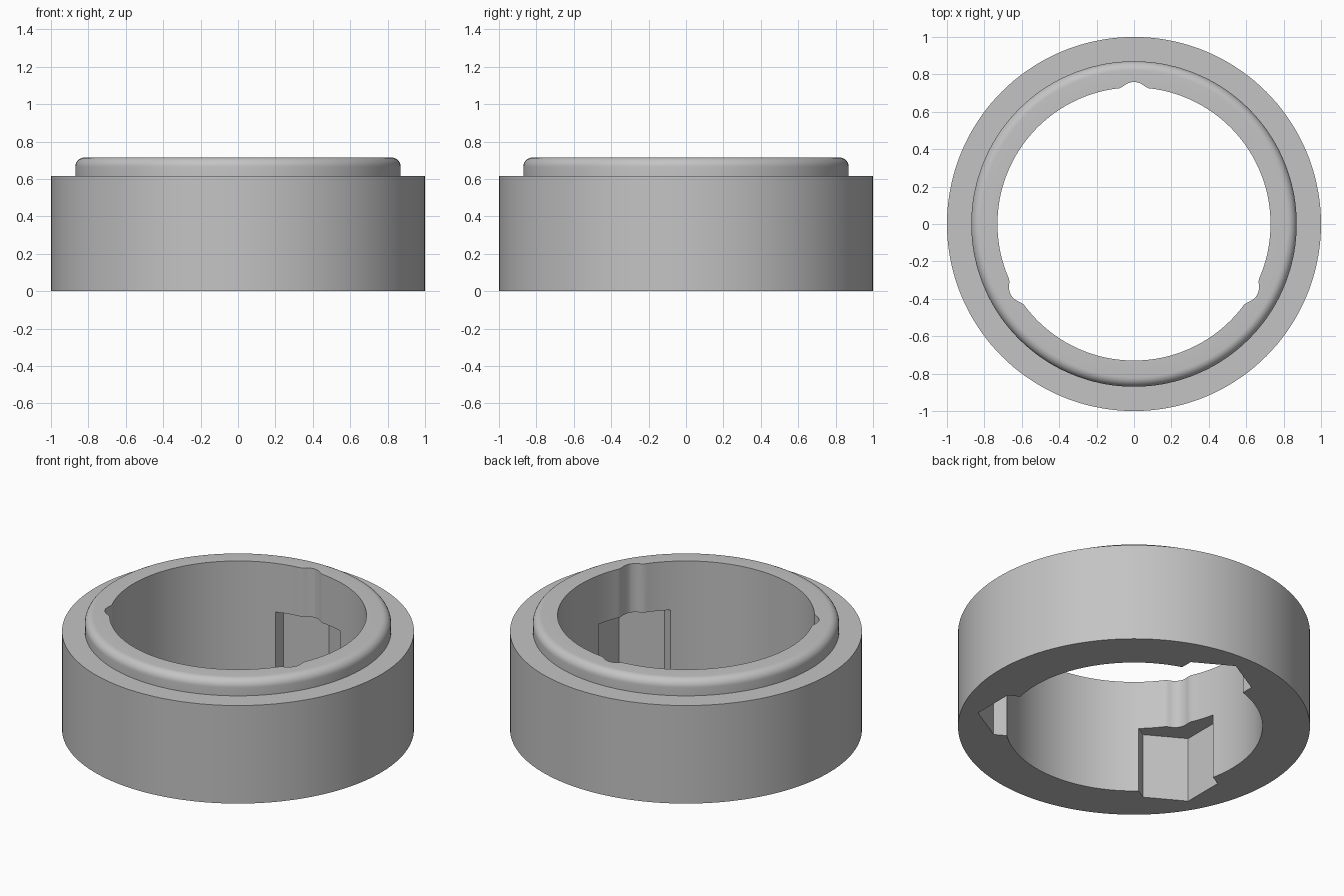
import bpy, bmesh, math
from mathutils import Matrix, Vector

cube = bpy.data.objects.get("Cube")
if cube:
    bpy.data.objects.remove(cube, do_unlink=True)

BORE, COLLAR, BODY = 0.73, 0.87, 1.0
STEP_Z, TOP_Z, FILLET = 0.615, 0.715, 0.05
POCKET_DEPTH, POCKET_R, POCKET_POS = 0.41, 0.26, 0.64
ANGLES = [math.radians(a) for a in (90, 210, 330)]

grey = bpy.data.materials.new("plain grey")
grey.use_nodes = True
colour = (0.55, 0.55, 0.55, 1)
grey.diffuse_color = colour
grey.node_tree.nodes["Principled BSDF"].inputs["Base Color"].default_value = colour


def make_object(name, bm):
    bmesh.ops.recalc_face_normals(bm, faces=bm.faces)
    mesh = bpy.data.meshes.new(name)
    bm.to_mesh(mesh)
    bm.free()
    mesh.materials.append(grey)
    obj = bpy.data.objects.new(name, mesh)
    bpy.context.collection.objects.link(obj)
    return obj


def prism(bm, outline, z0, z1, angle):
    """Extrude an (outward, sideways) outline, turned about the ring's axis."""
    turn = Matrix.Rotation(angle, 3, "Z")
    face = bm.faces.new([bm.verts.new(turn @ Vector((r, s, z0))) for r, s in outline])
    top = bmesh.ops.extrude_face_region(bm, geom=[face])["geom"]
    bmesh.ops.translate(bm, vec=(0, 0, z1 - z0),
                        verts=[v for v in top if isinstance(v, bmesh.types.BMVert)])


# Stepped ring with a rounded collar, turned from one cross-section
section = [(BORE, 0), (BODY, 0), (BODY, STEP_Z), (COLLAR, STEP_Z)]
for i in range(9):
    a = math.pi / 2 * i / 8
    section.append((COLLAR - FILLET + FILLET * math.cos(a),
                    TOP_Z - FILLET + FILLET * math.sin(a)))
section.append((BORE, TOP_Z))
bm = bmesh.new()
verts = [bm.verts.new((r, 0, z)) for r, z in section]
edges = [bm.edges.new((v, verts[i - 1])) for i, v in enumerate(verts)]
bmesh.ops.spin(bm, geom=verts + edges, cent=(0, 0, 0), axis=(0, 0, 1),
               angle=math.tau, steps=144)
bmesh.ops.remove_doubles(bm, verts=bm.verts, dist=0.0005)
ring = make_object("stepped_ring", bm)

# Shallow rounded grooves running the full height of the bore
half = [(0.66, 0.08), (0.725, 0.08), (0.732, 0.064), (0.741, 0.052),
        (0.75, 0.038), (0.757, 0.02)]
groove = half + [(0.76, 0)] + [(r, -s) for r, s in reversed(half)]
bm = bmesh.new()
for angle in ANGLES:
    prism(bm, groove, -0.1, TOP_Z + 0.1, angle)
groove_cutter = make_object("groove_cutter", bm)

# Hexagonal pockets opening at the bottom, one corner pointing outward
hexagon = [(POCKET_POS + POCKET_R * math.cos(math.pi / 3 * i),
            POCKET_R * math.sin(math.pi / 3 * i)) for i in range(6)]
bm = bmesh.new()
for angle in ANGLES:
    prism(bm, hexagon, -0.1, POCKET_DEPTH, angle)
pocket_cutter = make_object("pocket_cutter", bm)

# Cut the ring, then shade it smooth with crisp edges
bpy.ops.object.select_all(action="DESELECT")
bpy.context.view_layer.objects.active = ring
ring.select_set(True)
for cutter in (groove_cutter, pocket_cutter):
    mod = ring.modifiers.new(cutter.name, "BOOLEAN")
    mod.operation, mod.solver, mod.object = "DIFFERENCE", "EXACT", cutter
    bpy.ops.object.modifier_apply(modifier=mod.name)
    bpy.data.objects.remove(cutter, do_unlink=True)
bpy.ops.object.shade_smooth_by_angle(angle=math.radians(25))
